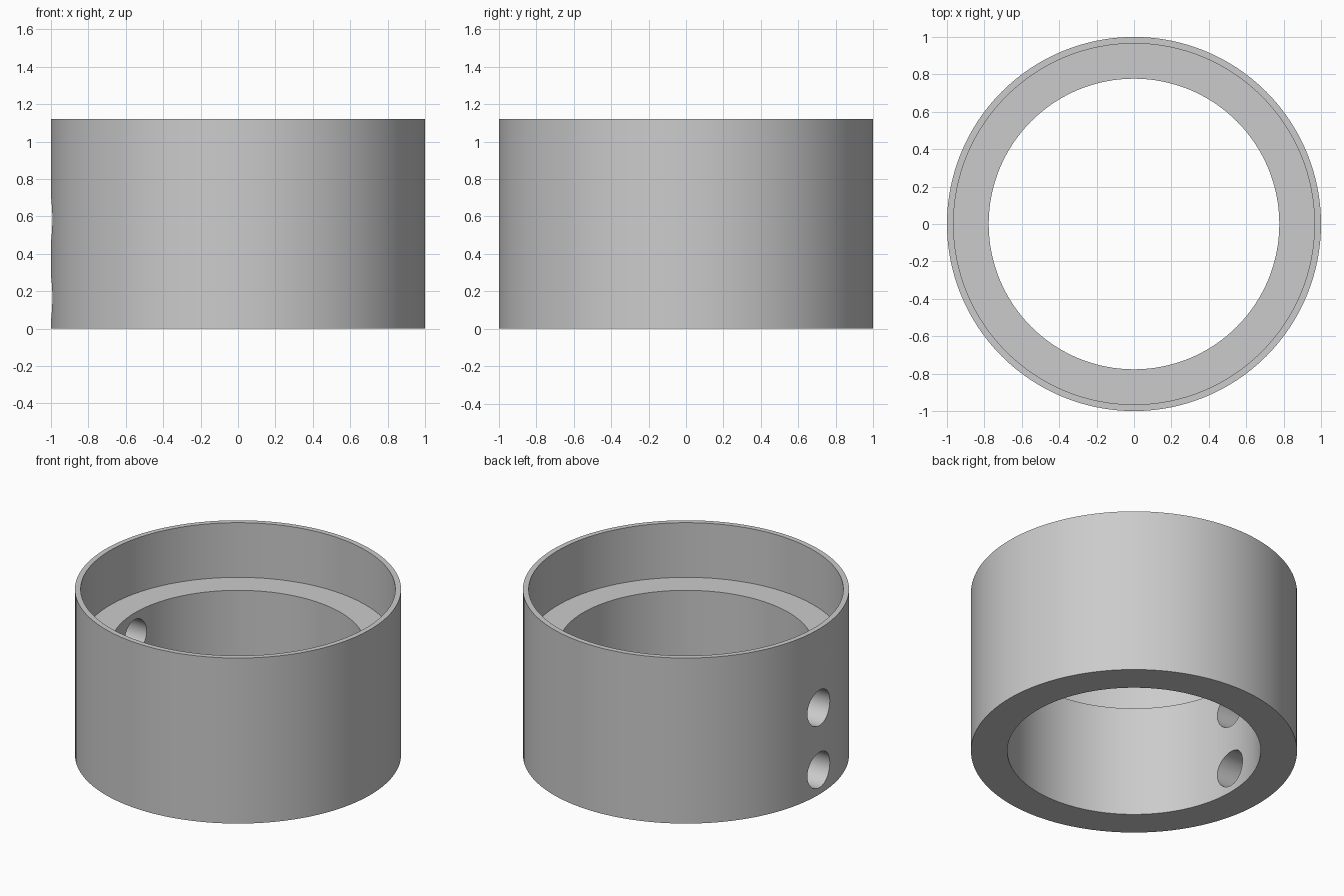
import bpy
import bmesh
import math
from mathutils import Matrix

cube = bpy.data.objects.get("Cube")
if cube:
    bpy.data.objects.remove(cube, do_unlink=True)

HEIGHT, LEDGE_Z = 1.12, 0.75
OUTER_R, RECESS_R, BORE_R = 1.0, 0.965, 0.777
HOLE_R, HOLE_HEIGHTS = 0.12, (0.165, 0.585)
SEGMENTS = 128

grey = bpy.data.materials.new("plain_grey")
grey.use_nodes = True
colour = (0.6, 0.6, 0.6, 1)
grey.diffuse_color = colour
grey.node_tree.nodes["Principled BSDF"].inputs["Base Color"].default_value = colour


def add_object(name, bm):
    bmesh.ops.recalc_face_normals(bm, faces=bm.faces)
    mesh = bpy.data.meshes.new(name)
    bm.to_mesh(mesh)
    bm.free()
    mesh.materials.append(grey)
    obj = bpy.data.objects.new(name, mesh)
    bpy.context.collection.objects.link(obj)
    return obj


# Stepped collar: closed wall section revolved around z
section = [(BORE_R, 0), (OUTER_R, 0), (OUTER_R, HEIGHT),
           (RECESS_R, HEIGHT), (RECESS_R, LEDGE_Z), (BORE_R, LEDGE_Z)]
bm = bmesh.new()
verts = [bm.verts.new((r, 0, z)) for r, z in section]
edges = [bm.edges.new((a, b)) for a, b in zip(verts, verts[1:] + verts[:1])]
bmesh.ops.spin(bm, geom=verts + edges, axis=(0, 0, 1), cent=(0, 0, 0),
               angle=math.tau, steps=SEGMENTS, use_merge=True)
bmesh.ops.remove_doubles(bm, verts=bm.verts, dist=0.0001)
collar = add_object("stepped_collar", bm)

# Two screw holes through the right wall
bm = bmesh.new()
for z in HOLE_HEIGHTS:
    place = Matrix.Translation((-0.9, 0, z)) @ Matrix.Rotation(math.pi / 2, 4, "Y")
    bmesh.ops.create_cone(bm, cap_ends=True, segments=48, radius1=HOLE_R,
                          radius2=HOLE_R, depth=0.7, matrix=place)
cutter = add_object("hole_cutter", bm)
cutter.hide_render = True

cut = collar.modifiers.new("screw_holes", "BOOLEAN")
cut.operation = "DIFFERENCE"
cut.solver = "EXACT"
cut.object = cutter

# Apply the cut, then shade smooth with crisp rims
bpy.ops.object.select_all(action="DESELECT")
collar.select_set(True)
bpy.context.view_layer.objects.active = collar
bpy.ops.object.modifier_apply(modifier=cut.name)
bpy.data.objects.remove(cutter, do_unlink=True)
bpy.ops.object.shade_smooth_by_angle(angle=math.radians(30))
